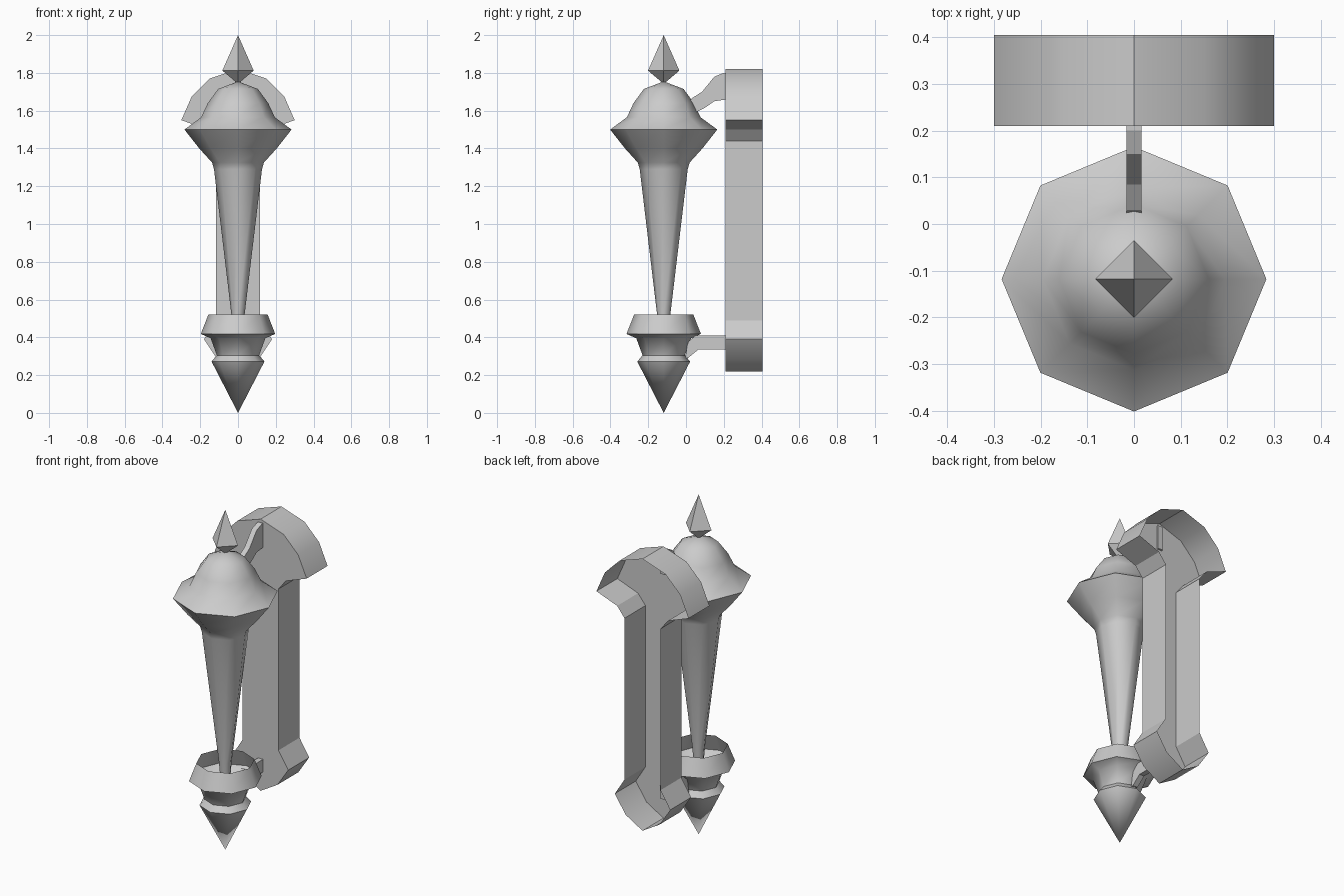
import bpy, bmesh, math

if "Cube" in bpy.data.objects:
    bpy.data.objects.remove(bpy.data.objects["Cube"])

CY = -0.118  # axis of the torch body


def finish(bm, name, angle=None):
    bmesh.ops.remove_doubles(bm, verts=bm.verts, dist=1e-5)
    me = bpy.data.meshes.new(name)
    bm.to_mesh(me)
    bm.free()
    ob = bpy.data.objects.new(name, me)
    bpy.context.collection.objects.link(ob)
    if angle:
        bpy.ops.object.select_all(action='DESELECT')
        ob.select_set(True)
        bpy.context.view_layer.objects.active = ob
        bpy.ops.object.shade_smooth_by_angle(angle=math.radians(angle))
    return ob


def lathe(name, profile, sides, angle=None):
    """Spin (radius, z) points, listed bottom to top, around the torch axis."""
    bm = bmesh.new()
    rings = []
    for r, z in profile:
        if r == 0:
            rings.append([bm.verts.new((0, CY, z))] * sides)
        else:
            rings.append([bm.verts.new((r * math.cos(math.tau * i / sides),
                                        CY + r * math.sin(math.tau * i / sides), z))
                          for i in range(sides)])
    for a, b in zip(rings, rings[1:]):
        for i in range(sides):
            j = (i + 1) % sides
            bm.faces.new(list(dict.fromkeys((a[i], a[j], b[j], b[i]))))
    return finish(bm, name, angle)


def bracket(name, outline, half=0.016):
    """Thin flat arm from a (y, z) outline."""
    bm = bmesh.new()
    f = bm.faces.new([bm.verts.new((-half, y, z)) for y, z in outline])
    ext = bmesh.ops.extrude_face_region(bm, geom=[f], use_keep_orig=True)
    for v in ext['geom']:
        if isinstance(v, bmesh.types.BMVert):
            v.co.x = half
    bmesh.ops.recalc_face_normals(bm, faces=bm.faces)
    return finish(bm, name)


# Torch head and tapering handle
lathe("torch_body", [(0.022, 0.36), (0.035, 0.52), (0.127, 1.29), (0.137, 1.325),
                     (0.205, 1.40), (0.2835, 1.50), (0.195, 1.565), (0.16, 1.64),
                     (0.105, 1.715), (0, 1.755)], 8, 50)

# Open cup and pointed drop at the foot
lathe("bottom_cup", [(0, 0), (0.14, 0.272), (0.112, 0.305), (0.145, 0.395),
                     (0.197, 0.418), (0.157, 0.52)], 8, 50)

# Four-sided finial
lathe("finial", [(0, 1.742), (0.083, 1.812), (0, 2.0)], 4)

# Wall plate: front face with side walls, open at the back
half = [(0.15, 1.77), (0.245, 1.675), (0.30, 1.55), (0.165, 1.50), (0.117, 1.44),
        (0.117, 0.49), (0.18, 0.39), (0.11, 0.285)]
outline = [(0, 1.82)] + half + [(0, 0.22)] + [(-x, z) for x, z in reversed(half)]
bm = bmesh.new()
front = [bm.verts.new((x, 0.21, z)) for x, z in outline]
back = [bm.verts.new((x, 0.405, z)) for x, z in outline]
bm.faces.new(front)
n = len(outline)
for i in range(n):
    j = (i + 1) % n
    bm.faces.new((front[j], front[i], back[i], back[j]))
bmesh.ops.recalc_face_normals(bm, faces=bm.faces)
bm.faces.ensure_lookup_table()
if bm.faces[0].normal.y > 0:
    bmesh.ops.reverse_faces(bm, faces=bm.faces)
finish(bm, "wall_plate", 30)

# Arms joining the torch to the plate
bracket("upper_arm", [(0.22, 1.80), (0.20, 1.80), (0.15, 1.78), (0.085, 1.70),
                      (0.03, 1.665), (0.0, 1.62), (0.05, 1.59), (0.10, 1.615),
                      (0.15, 1.65), (0.22, 1.66)])
bracket("lower_arm", [(0.22, 0.41), (0.05, 0.41), (0.01, 0.375), (-0.005, 0.29),
                      (0.01, 0.29), (0.065, 0.335), (0.22, 0.335)])
